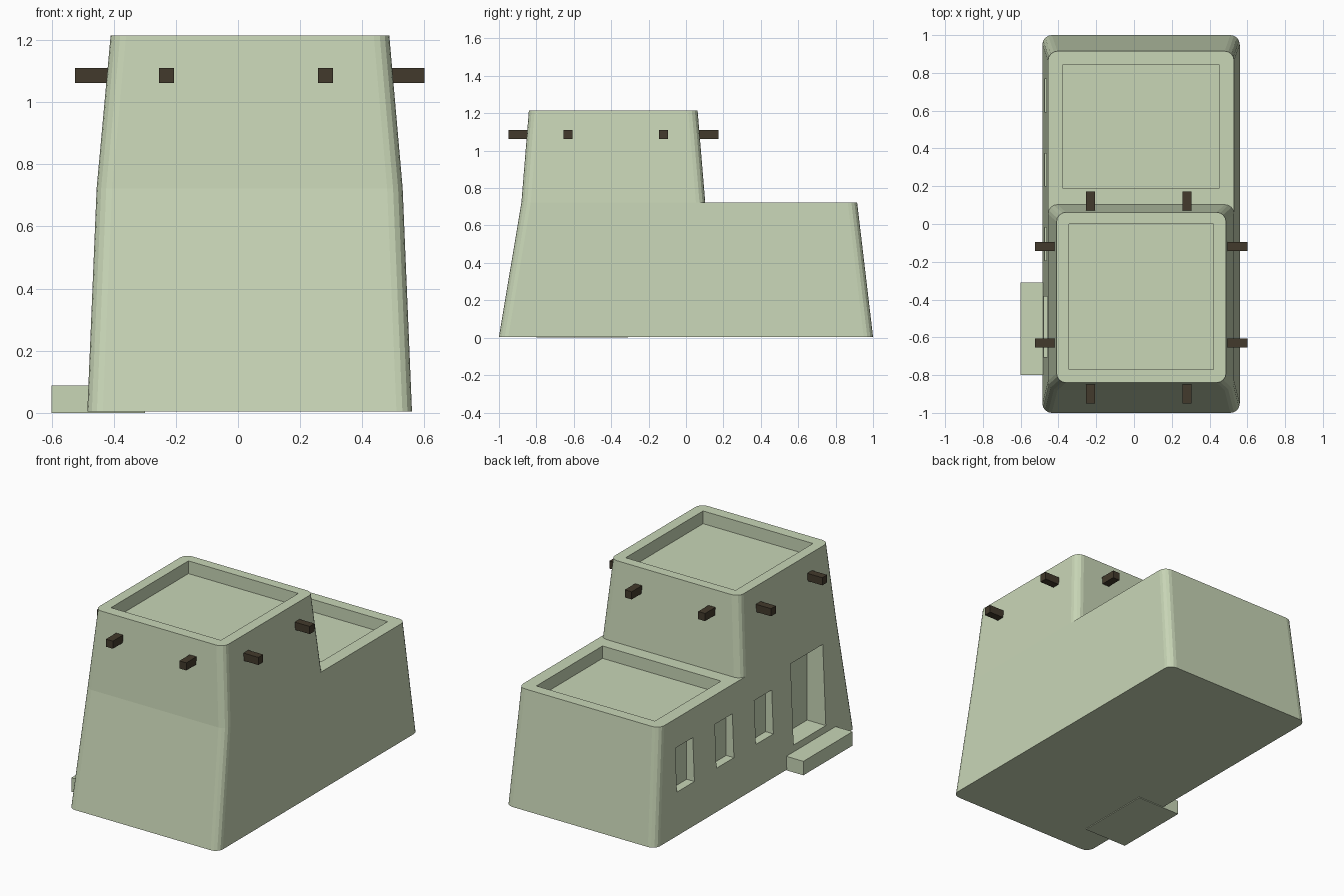
import bpy, bmesh
from math import cos, sin, pi
from mathutils import Matrix, Vector

if "Cube" in bpy.data.objects:
    bpy.data.objects.remove(bpy.data.objects["Cube"])


def material(name, rgb):
    m = bpy.data.materials.new(name)
    m.diffuse_color = (*rgb, 1)
    m.use_nodes = True
    m.node_tree.nodes["Principled BSDF"].inputs["Base Color"].default_value = m.diffuse_color
    return m


PLASTER = material("plaster", (0.58, 0.67, 0.47))
WOOD = material("dark_wood", (0.055, 0.042, 0.025))


def finish(name, bm, mat):
    bmesh.ops.recalc_face_normals(bm, faces=bm.faces)
    me = bpy.data.meshes.new(name)
    bm.to_mesh(me)
    bm.free()
    me.materials.append(mat)
    ob = bpy.data.objects.new(name, me)
    bpy.context.collection.objects.link(ob)
    return ob


def boxes(name, bounds, mat):
    """One object made of boxes given as (x0, x1, y0, y1, z0, z1)."""
    bm = bmesh.new()
    for x0, x1, y0, y1, z0, z1 in bounds:
        mid = Vector((x0 + x1, y0 + y1, z0 + z1)) / 2
        size = Matrix.Diagonal((x1 - x0, y1 - y0, z1 - z0, 1))
        bmesh.ops.create_cube(bm, size=1, matrix=Matrix.Translation(mid) @ size)
    return finish(name, bm, mat)


def tapered_block(name, levels, r=0.05, seg=4):
    """Loft of rounded rectangles given as (x0, x1, y0, y1, z)."""
    bm = bmesh.new()
    rings = []
    for x0, x1, y0, y1, z in levels:
        corners = [(x1 - r, y1 - r), (x0 + r, y1 - r), (x0 + r, y0 + r), (x1 - r, y0 + r)]
        ring = []
        for q, (cx, cy) in enumerate(corners):
            for i in range(seg + 1):
                a = (q + i / seg) * pi / 2
                ring.append(bm.verts.new((cx + r * cos(a), cy + r * sin(a), z)))
        rings.append(ring)
    n = len(rings[0])
    for lo, hi in zip(rings, rings[1:]):
        for i in range(n):
            j = (i + 1) % n
            bm.faces.new((lo[i], lo[j], hi[j], hi[i]))
    bm.faces.new(rings[0][::-1])
    bm.faces.new(rings[-1])
    return finish(name, bm, PLASTER)


def carve(ob, bounds):
    cutter = boxes(ob.name + "_cutter", bounds, PLASTER)
    cutter.hide_render = True
    mod = ob.modifiers.new("carve", 'BOOLEAN')
    mod.operation = 'DIFFERENCE'
    mod.solver = 'EXACT'
    mod.object = cutter
    bpy.context.view_layer.objects.active = ob
    bpy.ops.object.modifier_apply(modifier=mod.name)
    bpy.data.objects.remove(cutter)


# Lower storey with roof well, three windows and a doorway
ground = tapered_block("lower_storey", [(-0.485, 0.56, -1, 1, 0.005),
                                        (-0.455, 0.53, -0.88, 0.915, 0.723)])
openings = [(-0.375, 0.45, 0.187, 0.845, 0.645, 0.9),
            (-0.7, -0.35, -0.705, -0.385, 0.13, 0.635)]
openings += [(-0.7, -0.42, y - 0.087, y + 0.087, 0.272, 0.545) for y in (0.68, 0.287, -0.105)]
carve(ground, openings)

# Upper storey with roof well
tower = tapered_block("upper_storey", [(-0.455, 0.53, -0.88, 0.103, 0.723),
                                       (-0.41, 0.487, -0.84, 0.062, 1.215)])
carve(tower, [(-0.345, 0.42, -0.77, 0.0, 1.135, 1.4)])

# Door step
boxes("door_step", [(-0.6, -0.3, -0.8, -0.31, 0, 0.088)], PLASTER)

# Projecting roof beam ends
h, z0, z1 = 0.024, 1.062, 1.11
for i, x in enumerate((-0.23, 0.281)):
    boxes(f"front_beam_{i}", [(x - h, x + h, -0.95, -0.80, z0, z1)], WOOD)
    boxes(f"back_beam_{i}", [(x - h, x + h, 0.02, 0.173, z0, z1)], WOOD)
for i, y in enumerate((-0.63, -0.12)):
    boxes(f"left_beam_{i}", [(-0.525, -0.37, y - h, y + h, z0, z1)], WOOD)
    boxes(f"right_beam_{i}", [(0.45, 0.6, y - h, y + h, z0, z1)], WOOD)
